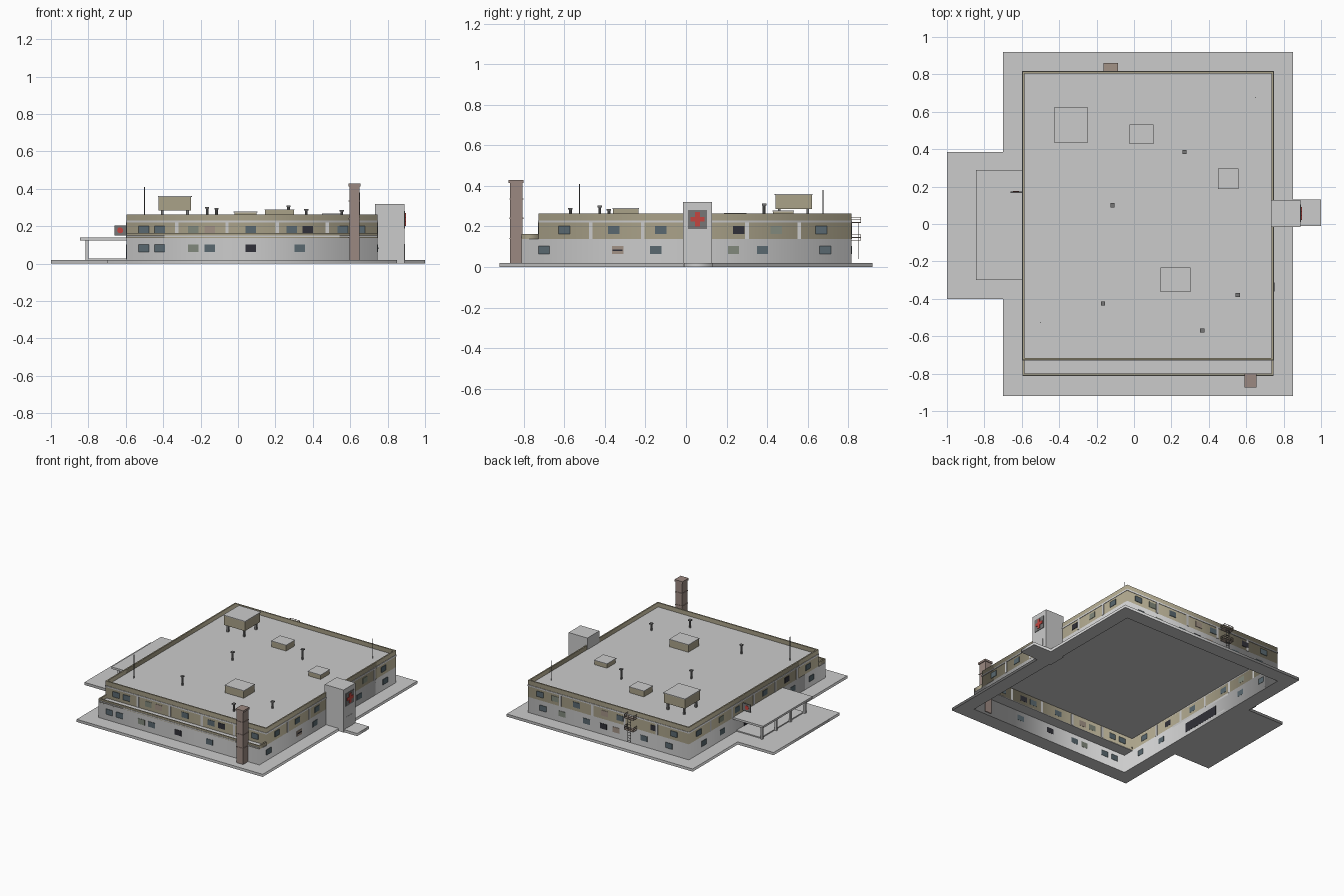
import bpy, bmesh, math

if "Cube" in bpy.data.objects:
    bpy.data.objects.remove(bpy.data.objects["Cube"])

def mat(name, r, g, b):
    m = bpy.data.materials.new(name)
    m.diffuse_color = (r, g, b, 1)
    m.use_nodes = True
    m.node_tree.nodes["Principled BSDF"].inputs["Base Color"].default_value = m.diffuse_color
    return m

TAN = mat("tan", .40, .36, .25)
BRICK = mat("brick", .33, .25, .22)
GLASS = mat("glass", .10, .14, .16)
GREEN = mat("green_board", .22, .25, .20)
BROWN = mat("brown_board", .36, .29, .24)
DARK = mat("dark", .03, .03, .04)
RED = mat("red", .55, .06, .05)
STEEL = mat("steel", .18, .18, .18)

def finish(name, bm, m=None):
    me = bpy.data.meshes.new(name)
    bmesh.ops.recalc_face_normals(bm, faces=bm.faces)
    bm.to_mesh(me)
    bm.free()
    o = bpy.data.objects.new(name, me)
    bpy.context.collection.objects.link(o)
    if m:
        me.materials.append(m)
    return o

def box(name, x0, x1, y0, y1, z0, z1, m=None):
    bm = bmesh.new()
    bmesh.ops.create_cube(bm, size=1)
    for v in bm.verts:
        v.co = (x0 if v.co.x < 0 else x1, y0 if v.co.y < 0 else y1, z0 if v.co.z < 0 else z1)
    return finish(name, bm, m)

def pole(name, x, y, z0, z1, r, m=None, n=8):
    bm = bmesh.new()
    bmesh.ops.create_cone(bm, cap_ends=True, segments=n, radius1=r, radius2=r, depth=z1 - z0)
    bmesh.ops.translate(bm, verts=bm.verts, vec=(x, y, (z0 + z1) / 2))
    return finish(name, bm, m)

def outline(name, loops, z0, z1, m=None, filled=True):
    """Extrude 2D loops upward; later loops are holes."""
    cu = bpy.data.curves.new(name, 'CURVE')
    cu.dimensions = '2D'
    cu.fill_mode = 'BOTH' if filled else 'NONE'
    cu.extrude = (z1 - z0) / 2
    for pts in loops:
        s = cu.splines.new('POLY')
        s.points.add(len(pts) - 1)
        for p, q in zip(s.points, pts):
            p.co = (q[0], q[1], 0, 1)
        s.use_cyclic_u = True
    tmp = bpy.data.objects.new(name + "_curve", cu)
    bpy.context.collection.objects.link(tmp)
    bpy.context.view_layer.update()
    me = bpy.data.meshes.new_from_object(tmp)
    bpy.data.objects.remove(tmp)
    o = bpy.data.objects.new(name, me)
    o.location.z = (z0 + z1) / 2
    bpy.context.collection.objects.link(o)
    if m:
        me.materials.clear()
        me.materials.append(m)
    return o

def rect(x0, x1, y0, y1, g=0):
    return [(x0 - g, y0 - g), (x1 + g, y0 - g), (x1 + g, y1 + g), (x0 - g, y1 + g)]

X0, X1, Y0, YU, Y1 = -.595, .745, -.81, -.727, .815
ROOF, TOP, MID = .232, .264, .137
low = (X0, X1, Y0, Y1)
up = (X0, X1, YU, Y1)

# Paving slab around the open building footprint
outline("paving", [[(-.7, -.92), (.85, -.92), (.85, -.01), (1, -.01), (1, .13), (.85, .13),
                    (.85, .92), (-.7, .92), (-.7, .385), (-1, .385), (-1, -.40), (-.7, -.40)],
                   rect(*low)], 0, .02)

# Hollow storeys, terrace, roof and parapets
outline("lower_walls", [rect(*low)], 0, MID, filled=False)
outline("upper_walls", [rect(*up)], MID, ROOF, TAN, filled=False)
box("terrace", X0, X1, Y0, YU, MID - .004, MID)
outline("terrace_parapet", [[(X0, Y0), (X1, Y0), (X1, YU), (X1 - .01, YU), (X1 - .01, Y0 + .01),
                             (X0 + .01, Y0 + .01), (X0 + .01, YU), (X0, YU)]], MID, .163, TAN)
box("terrace_band", X0, X1, Y0 - .003, Y0, .142, .150)
box("roof", X0, X1, YU, Y1, ROOF - .004, ROOF)
outline("roof_parapet", [rect(*up), rect(*up, g=-.01)], ROOF, TOP, TAN)
outline("roof_band", [rect(*up, g=.003), rect(*up)], .219, .230)

# Flat panels placed on any of the four walls
def panel(name, wall, u, z, w, h, m=None, d=.003, front=Y0):
    a, b, z0, z1 = u - w / 2, u + w / 2, z - h / 2, z + h / 2
    if wall == 'front':
        box(name, a, b, front - d, front + .001, z0, z1, m)
    elif wall == 'back':
        box(name, a, b, Y1 - .001, Y1 + d, z0, z1, m)
    elif wall == 'left':
        box(name, X0 - d, X0 + .001, a, b, z0, z1, m)
    else:
        box(name, X1 - .001, X1 + d, a, b, z0, z1, m)

# Pilasters between the bays
for wall, a, b, n in (('front', X0, X1, 5), ('back', X0, X1, 5), ('left', YU, Y1, 6), ('right', YU, Y1, 6)):
    for i in range(1, n):
        panel(wall + "_pilaster", wall, a + (b - a) * i / n, .18, .018, .085, d=.003, front=YU)

# Windows: glass (g), boarded green (e) or brown (b), broken dark (d)
KIND = {'g': GLASS, 'e': GREEN, 'b': BROWN, 'd': DARK}
LOWER = {'front': ((-.505, -.418, -.238, -.152, .067, .33), "ggegdg"),
         'right': ((-.70, -.337, -.15, .234, .377, .687), "gbgegg"),
         'back': ((.62, .46, .257, .116, .01, -.22, -.43), "gegdbgg"),
         'left': ((.64, .42, -.42, -.64), "gggg")}
UPPER = {'front': ((-.505, -.418, -.238, -.152, .067, .287, .373, .56, .65), "ggebggdgg"),
         'right': ((-.60, -.357, -.125, .26, .445, .667), "gggdeg"),
         'back': ((.645, .52, .34, .107, -.02, -.305, -.47), "gegbgdg"),
         'left': ((.70, .43, .24, -.09, -.35, -.60), "geggdg")}
for rows, z, fr in ((LOWER, .083, Y0), (UPPER, .182, YU)):
    for wall, (us, kinds) in rows.items():
        for u, k in zip(us, kinds):
            panel(wall + "_window", wall, u, z, .056, .04, KIND[k], front=fr)
panel("broken_gap", 'right', -.337, .083, .05, .008, DARK, d=.005)
panel("entrance", 'left', 0, .062, .32, .07, DARK)

# Entrance canopy with columns and a low step
box("canopy", -.845, X0, -.30, .29, .125, .14)
box("entrance_step", -.80, X0, -.26, .25, .02, .028)
for y in (-.26, -.09, .08, .25):
    box("canopy_column", -.815, -.80, y - .008, y + .008, .02, .125)

# Hanging sign with a red disc
box("sign", -.66, X0, .167, .175, .15, .205, STEEL)
for y in (.166, .176):
    o = pole("sign_disc", 0, 0, -.001, .001, .016, RED, 12)
    o.rotation_euler.x = math.pi / 2
    o.location = (-.63, y, .178)

# Stair tower with cross panel and ladder rungs
box("tower", .733, .89, -.015, .127, .0, .32)
box("cross_panel", .889, .894, .01, .103, .187, .282, STEEL)
box("cross_upright", .893, .898, .045, .068, .20, .27, RED)
box("cross_bar", .893, .8975, .021, .092, .224, .247, RED)
box("tower_door", .889, .892, .02, .092, .02, .105)

# Brick chimney with bands and cap
box("chimney", .595, .65, -.868, -.805, .02, .42, BRICK)
for z in (.14, .24, .335):
    box("chimney_band", .592, .653, -.871, -.802, z - .003, z + .003, BRICK)
box("chimney_cap", .59, .656, -.874, -.80, .413, .428, BRICK)

# Roof tank on legs
box("tank", -.425, -.25, .44, .62, .285, .36, TAN)
box("tank_lid", -.429, -.246, .436, .624, .356, .361)
for x in (-.405, -.27):
    for y in (.46, .60):
        box("tank_leg", x - .007, x + .007, y - .007, y + .007, ROOF, .285, STEEL)

# Roof units
for x0, x1, y0, y1, z in ((-.02, .10, .43, .53, .278), (.145, .30, -.36, -.235, .29),
                          (.453, .555, .19, .295, .267)):
    box("roof_unit", x0, x1, y0, y1, ROOF, z - .004, TAN)
    box("roof_unit_lid", x0 - .003, x1 + .003, y0 - .003, y1 + .003, z - .004, z)

# Vent pipes and aerials
for x, y, z in ((.27, .385, .312), (-.115, .10, .297), (-.165, -.425, .302), (.555, -.38, .287),
                (.365, -.57, .292)):
    pole("vent_pipe", x, y, ROOF, z - .008, .007, STEEL)
    box("vent_cap", x - .011, x + .011, y - .011, y + .011, z - .008, z, STEEL)
for x, y, z in ((-.50, -.525, .41), (.65, .675, .38)):
    pole("aerial", x, y, ROOF, z, .0025, STEEL, 6)

# Fire escape on the back wall: two railed landings and a ladder
for z in (.13, .217):
    box("landing", -.163, -.085, Y1, .862, z, z + .004, BROWN)
    for h in (.014, .027):
        box("rail_back", -.163, -.085, .859, .862, z + h, z + h + .003, BROWN)
        for x in (-.163, -.088):
            box("rail_side", x, x + .003, Y1, .862, z + h, z + h + .003, BROWN)
    for x in (-.163, -.126, -.088):
        box("rail_post", x, x + .003, .859, .862, z, z + .03, BROWN)
for x in (-.135, -.112):
    box("ladder_rail", x, x + .003, .848, .851, .04, .22, STEEL)
for i in range(9):
    box("ladder_rung", -.135, -.109, .848, .851, .05 + i * .02, .052 + i * .02, STEEL)
